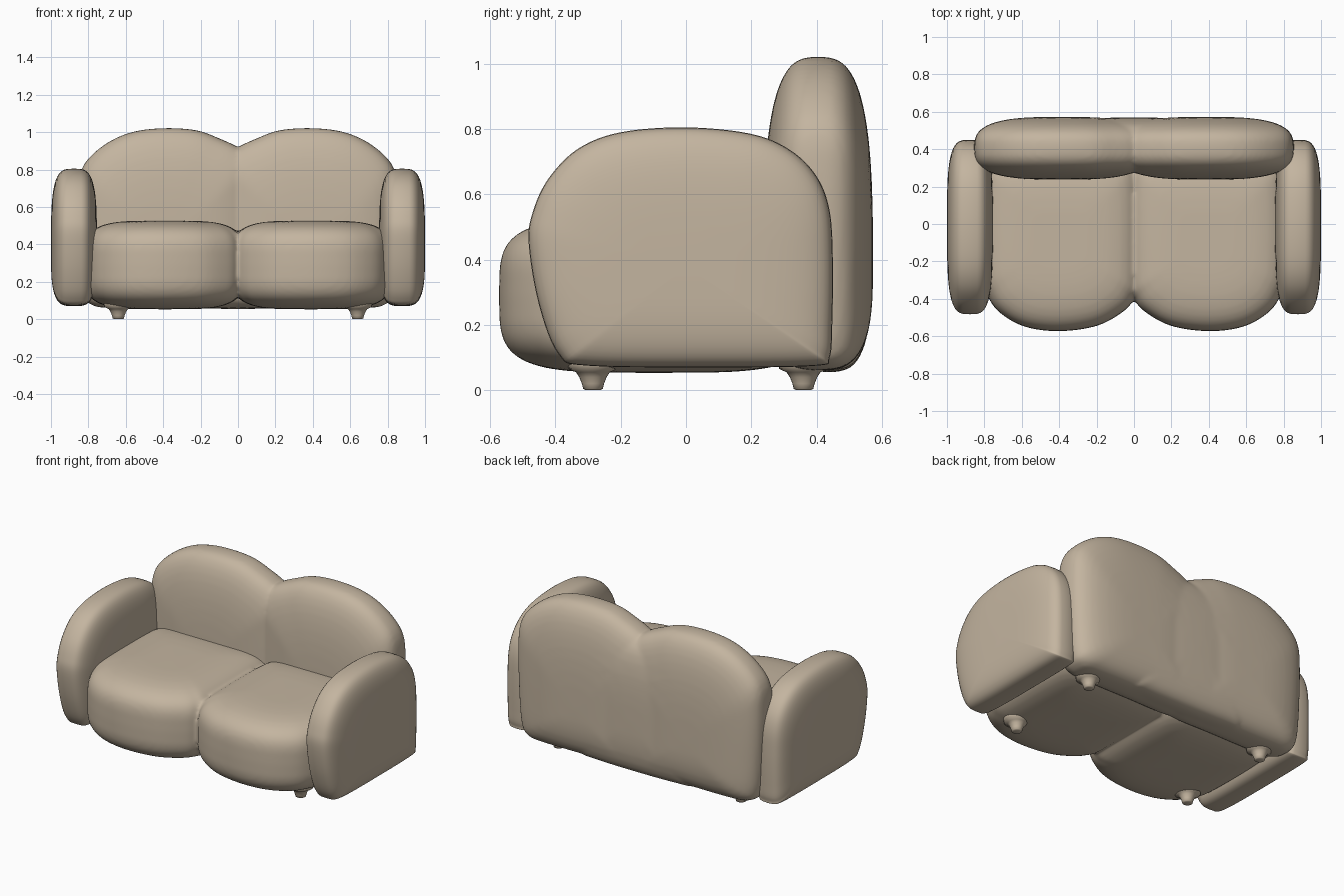
import bpy, bmesh
from math import sin, cos, pi, copysign
from mathutils import Vector

cube = bpy.data.objects.get("Cube")
if cube:
    bpy.data.objects.remove(cube)

# One upholstery colour for everything
fabric = bpy.data.materials.new("warm_beige_fabric")
fabric.use_nodes = True
colour = (0.55, 0.46, 0.35, 1)
fabric.diffuse_color = colour
shader = fabric.node_tree.nodes["Principled BSDF"]
shader.inputs["Base Color"].default_value = colour
shader.inputs["Roughness"].default_value = 0.8


def smooth_loop(points, steps=6):
    """Closed Catmull-Rom curve through 2D points."""
    p = [Vector(q) for q in points]
    loop = []
    for i in range(len(p)):
        a, b, c, d = (p[(i + k) % len(p)] for k in (-1, 0, 1, 2))
        for k in range(steps):
            t = k / steps
            loop.append((2 * b + (c - a) * t + (2 * a - 5 * b + 4 * c - d) * t * t
                         + (3 * b - a - 3 * c + d) * t ** 3) / 2)
    return loop


def pillow(bm, points, centre, mid, half, power, place, rings=26):
    """Puffy solid: an outline that shrinks to its centre on both sides."""
    loop, centre = smooth_loop(points), Vector(centre)
    n = len(loop)
    layers = []
    for j in range(1, rings):
        t = pi * (j / rings - 0.5)
        scale = cos(t) ** (2 / power)
        w = mid + half * copysign(abs(sin(t)) ** (2 / power), t)
        layers.append([bm.verts.new(place(*(centre + (q - centre) * scale), w)) for q in loop])
    for low, high in zip(layers, layers[1:]):
        for i in range(n):
            k = (i + 1) % n
            bm.faces.new((low[i], low[k], high[k], high[i]))
    for layer, side in ((layers[0], -half), (layers[-1], half)):
        tip = bm.verts.new(place(*centre, mid + side))
        for i in range(n):
            bm.faces.new((tip, layer[i], layer[(i + 1) % n]))


def finish(name, bm):
    bmesh.ops.recalc_face_normals(bm, faces=bm.faces)
    for face in bm.faces:
        face.smooth = True
    mesh = bpy.data.meshes.new(name)
    bm.to_mesh(mesh)
    bm.free()
    mesh.materials.append(fabric)
    obj = bpy.data.objects.new(name, mesh)
    bpy.context.collection.objects.link(obj)
    return obj


def mirror_and_fuse(obj):
    """Mirror the half and melt both lobes into one soft shape."""
    mirror = obj.modifiers.new("Mirror", "MIRROR")
    mirror.use_mirror_merge = False
    remesh = obj.modifiers.new("Fuse", "REMESH")
    remesh.mode = "VOXEL"
    remesh.voxel_size = 0.014
    remesh.use_smooth_shade = True
    soften = obj.modifiers.new("Soften", "SMOOTH")
    soften.factor = 0.5
    soften.iterations = 6


# Seat: two plump cushions, outlined from above
bm = bmesh.new()
pillow(bm, [(-.03, -.3), (0, -.4), (.06, -.47), (.2, -.545), (.4, -.573), (.58, -.55),
            (.71, -.48), (.78, -.39), (.82, -.25), (.82, .2), (.78, .36), (.6, .4),
            (.2, .4), (.02, .36), (-.03, .2)],
       (.39, -.1), .29, .237, 4, lambda u, v, w: (u, v, w))
mirror_and_fuse(finish("seat_cushions", bm))

# Backrest: two tall lobes, outlined from the front
upright = lambda u, v, w: (u, w, v)
bm = bmesh.new()
pillow(bm, [(-.085, .75), (-.07, .86), (0, .92), (.1, .967), (.22, 1.01), (.38, 1.022),
            (.54, 1.007), (.67, .96), (.78, .88), (.84, .79), (.855, .65), (.85, .4),
            (.83, .15), (.78, .075), (.65, .06), (.3, .06), (0, .06), (-.06, .1), (-.085, .3)],
       (.385, .38), .405, .168, 3, upright)
# Filler that keeps the rear of the backrest nearly flat between the lobes
pillow(bm, [(-.4, .4), (-.38, .1), (-.3, .06), (.3, .06), (.38, .1), (.4, .4),
            (.36, .75), (.2, .88), (-.2, .88), (-.36, .75)],
       (0, .4), .44, .13, 3, upright)
mirror_and_fuse(finish("backrest", bm))

# Armrests: outlined from the side
arm_outline = [(-.482, .45), (-.468, .55), (-.42, .65), (-.33, .74), (-.2, .79), (0, .805),
               (.2, .785), (.32, .735), (.4, .655), (.44, .55), (.45, .4), (.448, .2),
               (.44, .1), (.4, .075), (.1, .07), (-.3, .075), (-.39, .11), (-.45, .26)]
for side, name in ((1, "left_armrest"), (-1, "right_armrest")):
    bm = bmesh.new()
    pillow(bm, arm_outline, (0, .38), .877, .123, 3.6,
           lambda u, v, w: (side * w, u, v))
    finish(name, bm)

# Feet: short turned pegs that flare into the underside
profile = [(.022, 0), (.03, .004), (.034, .02), (.042, .04), (.052, .055), (.075, .065), (.08, .1)]
for x, across in ((.64, "left"), (-.64, "right")):
    for y, along in ((-.285, "front"), (.36, "back")):
        bm = bmesh.new()
        rings = [[bm.verts.new((x + r * cos(a * pi / 12), y + r * sin(a * pi / 12), z))
                  for a in range(24)] for r, z in profile]
        for low, high in zip(rings, rings[1:]):
            for i in range(24):
                k = (i + 1) % 24
                bm.faces.new((low[i], low[k], high[k], high[i]))
        bm.faces.new(rings[0])
        bm.faces.new(rings[-1])
        finish(f"{along}_{across}_foot", bm)
